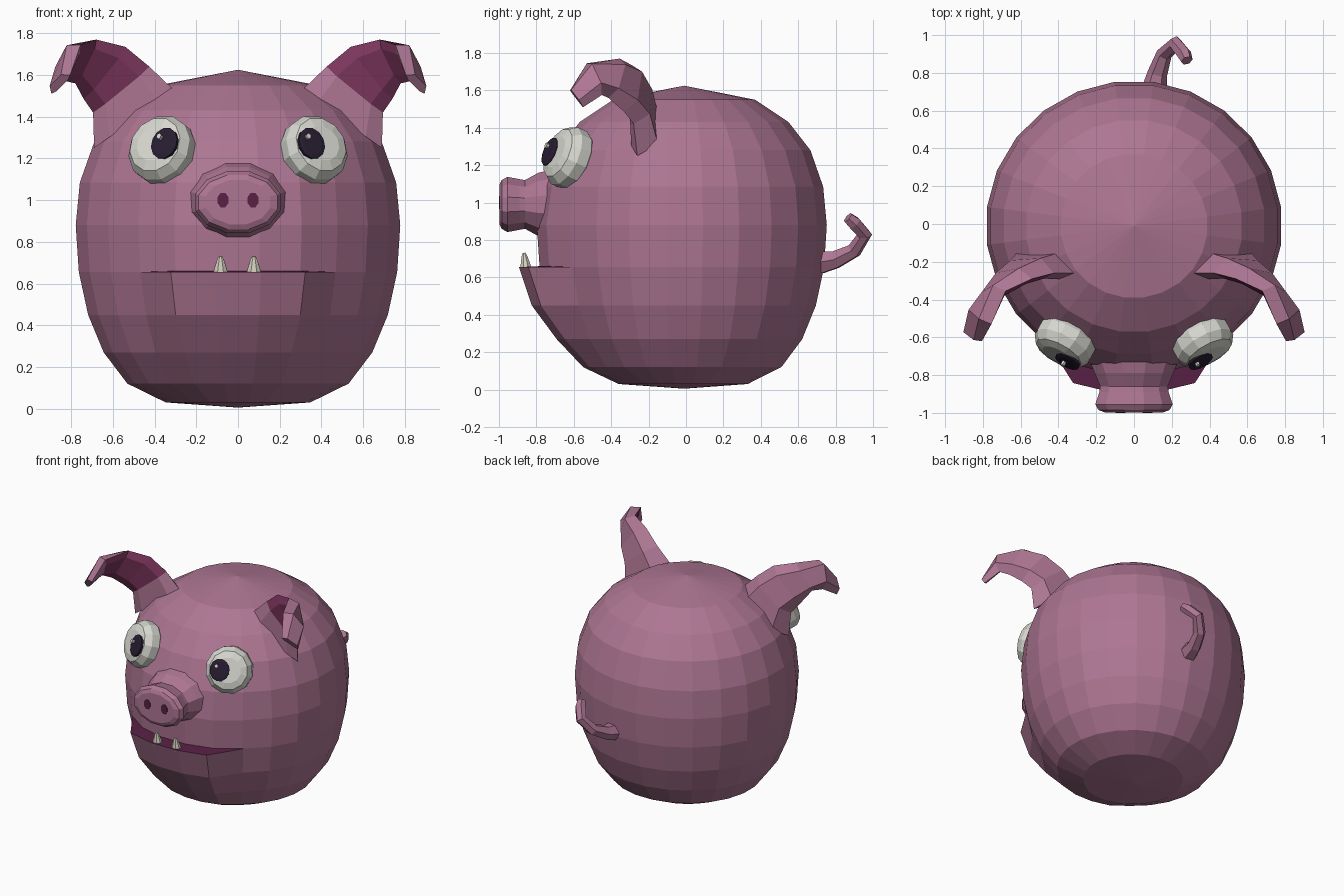
import bpy, bmesh, math
from mathutils import Vector

if "Cube" in bpy.data.objects:
    bpy.data.objects.remove(bpy.data.objects["Cube"])


def material(name, rgb):
    m = bpy.data.materials.new(name)
    m.diffuse_color = (*rgb, 1)
    m.use_nodes = True
    m.node_tree.nodes["Principled BSDF"].inputs["Base Color"].default_value = m.diffuse_color
    return m


SKIN = material("skin", (.42, .18, .29))
INNER = material("ear_inside", (.22, .04, .12))
MOUTH = material("mouth_dark", (.10, .015, .06))
WHITE = material("eye_white", (.68, .68, .63))
BLACK = material("pupil_dark", (.02, .012, .03))
TOOTH = material("tooth_ivory", (.66, .63, .52))


def loft(name, rings, mats, pick=lambda i, j: 0):
    """Skin a list of equal-length point rings and cap both ends."""
    bm = bmesh.new()
    vs = [[bm.verts.new(p) for p in r] for r in rings]
    n = len(rings[0])
    for i in range(len(vs) - 1):
        for j in range(n):
            k = (j + 1) % n
            f = bm.faces.new((vs[i][j], vs[i][k], vs[i + 1][k], vs[i + 1][j]))
            f.material_index = pick(i, j)
    bm.faces.new(vs[0])
    bm.faces.new(vs[-1])
    bmesh.ops.remove_doubles(bm, verts=bm.verts, dist=.0005)
    bmesh.ops.recalc_face_normals(bm, faces=bm.faces)
    me = bpy.data.meshes.new(name)
    bm.to_mesh(me)
    bm.free()
    for m in mats:
        me.materials.append(m)
    ob = bpy.data.objects.new(name, me)
    bpy.context.collection.objects.link(ob)
    return ob


def turned(name, centre, axis, profile, sides, mat):
    """Profile rows (depth along axis, half width, half height)."""
    q = Vector(axis).to_track_quat('Z', 'Y')
    rings = []
    for d, rx, ry in profile:
        ring = []
        for j in range(sides):
            a = 2 * math.pi * (j + .5) / sides
            ring.append(Vector(centre) + q @ Vector((rx * math.cos(a), ry * math.sin(a), d)))
        rings.append(ring)
    return loft(name, rings, [mat])


# Body: turned barrel whose lower front is pushed out as a jaw (z, radius, push)
profile = [(.005, 0, 0), (.03, .35, .01), (.12, .535, .02), (.27, .65, .05),
           (.45, .725, .11), (.655, .77, .135), (.66, .77, .025), (.88, .785, .025),
           (1.085, .765, .015), (1.28, .695, 0), (1.43, .575, 0), (1.55, .39, 0), (1.625, 0, 0)]
rings = []
for i, (z, r, push) in enumerate(profile):
    ring = []
    for j in range(24):
        a = 2 * math.pi * (j + .5) / 24
        x, y = r * math.sin(a), -.98 * r * math.cos(a) - .01
        front = j in (0, 1, 22, 23)
        if front:
            y -= push
            x *= 1 + push * .7
        ring.append((x, y, .655 if i == 6 and not front else z))
    rings.append(ring)
loft("body", rings, [SKIN, MOUTH], lambda i, j: int(i == 5))

# Snout and nostrils
turned("snout", (0, 0, .99), (0, -1, 0),
       [(.66, .27, .21), (.79, .215, .175), (.86, .185, .135), (.89, .19, .14),
        (.955, .212, .153), (.985, .195, .135), (.997, .16, .11)], 12, SKIN)

# Ear stations: centre, half-width vector, thickness
ear = [((.50, -.26, 1.39), (-.19, 0, .14), .13),
       ((.56, -.27, 1.53), (-.135, .01, .11), .10),
       ((.64, -.31, 1.61), (-.10, .02, .125), .085),
       ((.73, -.385, 1.665), (-.05, .03, .105), .075),
       ((.80, -.49, 1.66), (-.045, -.04, .085), .07),
       ((.85, -.585, 1.555), (-.045, -.035, .045), .04)]
section = [(1, 0), (.6, .85), (-.6, .85), (-1, 0), (-.6, -.25), (.6, -.25)]

for s, side in ((1, "right"), (-1, "left")):
    turned("nostril_" + side, (s * .072, -.99, 1.0), (0, -1, 0),
           [(0, .028, .038), (.011, .028, .038)], 8, MOUTH)

    # Curled ears with dark hollow front
    rings = []
    for i, (c, w, th) in enumerate(ear):
        d = Vector(ear[min(i + 1, 5)][0]) - Vector(ear[max(i - 1, 0)][0])
        t = Vector(w).cross(d).normalized() * th
        pts = [Vector(c) + Vector(w) * u + t * v for u, v in section]
        rings.append([(s * p.x, p.y, p.z) for p in pts])
    loft("ear_" + side, rings, [SKIN, INNER], lambda i, j: int(j in (3, 4, 5) and i in (1, 2, 3)))

    # Bulging eyes looking inward
    n = Vector((s * .45, -.81, .36)).normalized()
    c = Vector((s * .365, -.625, 1.24))
    turned("eye_" + side, c, n,
           [(-.09, .13, .13), (-.03, .165, .168), (.03, .165, .168), (.075, .135, .138), (.09, .09, .09)],
           12, WHITE)
    p = c + Vector((s * -.052, -.03, 0))
    turned("pupil_" + side, p, n, [(.06, .07, .08), (.093, .07, .08), (.098, .05, .06)], 12, BLACK)
    turned("glint_" + side, p + Vector((-.02, -.01, .03)), n,
           [(.08, .013, .015), (.104, .013, .015)], 6, WHITE)

    # Lower teeth
    turned("tooth_" + side, (s * .08 - .004, -.855, .64), (0, -.12, 1),
           [(0, .04, .035), (.03, .033, .028), (.075, .018, .016), (.092, .008, .008)], 8, TOOTH)

# Curly tail
cu = bpy.data.curves.new("tail", 'CURVE')
cu.dimensions = '3D'
cu.bevel_depth = .042
cu.bevel_resolution = 1
cu.use_fill_caps = True
path = [(.11, .72, .68, 1.6), (.125, .80, .695, 1.25), (.16, .90, .745, 1),
        (.22, .955, .83, .95), (.265, .90, .89, .95), (.28, .865, .92, .75)]
sp = cu.splines.new('POLY')
sp.points.add(len(path) - 1)
sp.use_smooth = False
for pt, (x, y, z, r) in zip(sp.points, path):
    pt.co = (x, y, z, 1)
    pt.radius = r
cu.materials.append(SKIN)
bpy.context.collection.objects.link(bpy.data.objects.new("tail", cu))
